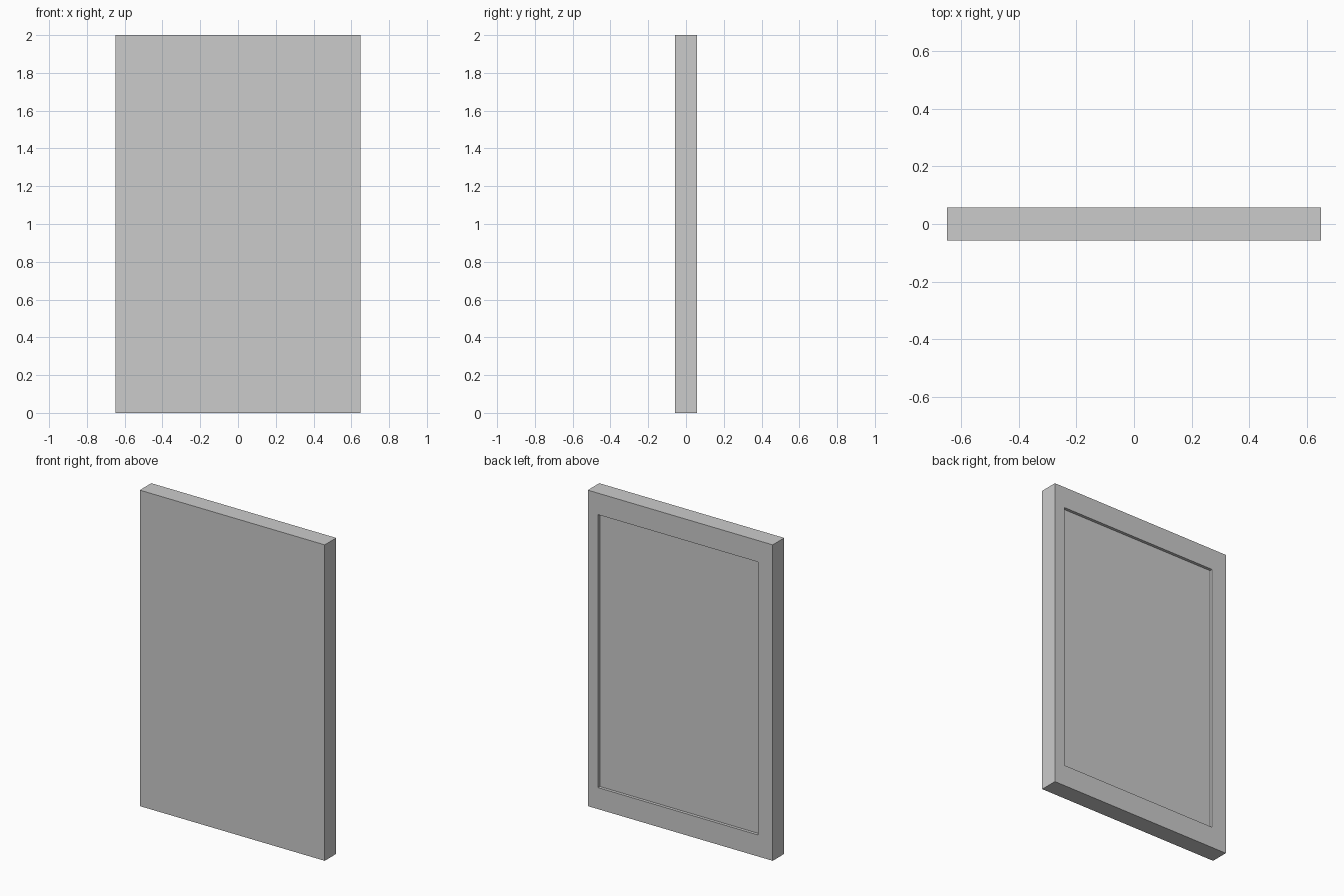
import bpy, bmesh
from mathutils import Vector

if "Cube" in bpy.data.objects:
    bpy.data.objects.remove(bpy.data.objects["Cube"])

W, D, H = 1.295, 0.115, 2.0        # overall slab size
X0, X1 = -0.544, 0.576             # recess sides (margins differ)
Z0, Z1 = 0.136, 1.864              # recess bottom and top
DEPTH = 0.019                      # recess depth

bm = bmesh.new()

# Slab standing on the ground
bmesh.ops.create_cube(bm, size=1)
bmesh.ops.scale(bm, vec=(W, D, H), verts=bm.verts)
bmesh.ops.translate(bm, vec=(0, 0, H / 2), verts=bm.verts)
bm.normal_update()

# Rim on the back face, fitted to the recess opening
back = max(bm.faces, key=lambda f: f.calc_center_median().y)
bmesh.ops.inset_region(bm, faces=[back], thickness=0.1)
for v in back.verts:
    v.co.x = X1 if v.co.x > 0 else X0
    v.co.z = Z1 if v.co.z > H / 2 else Z0

# Sink the panel straight into the slab
floor = bmesh.ops.extrude_discrete_faces(bm, faces=[back])["faces"][0]
bmesh.ops.translate(bm, vec=Vector((0, -DEPTH, 0)), verts=floor.verts)
bmesh.ops.recalc_face_normals(bm, faces=bm.faces)

mesh = bpy.data.meshes.new("recessed_panel")
bm.to_mesh(mesh)
bm.free()
bpy.context.collection.objects.link(bpy.data.objects.new("recessed_panel", mesh))
